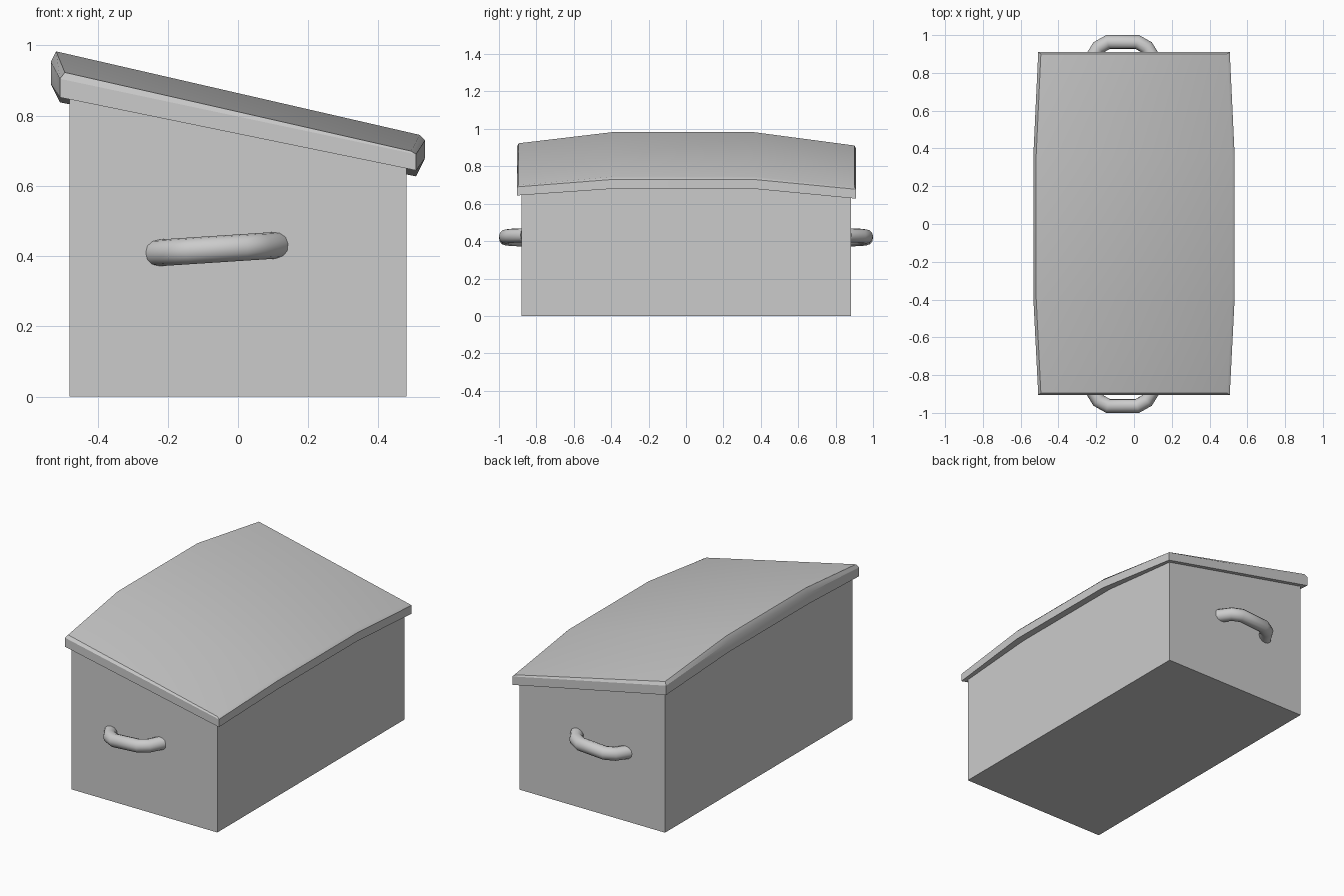
import bpy, bmesh

if "Cube" in bpy.data.objects:
    bpy.data.objects.remove(bpy.data.objects["Cube"])


def loft_rings(name, rings):
    """Stack closed rings (2n points: left side, then right side reversed) and cap with strips."""
    bm = bmesh.new()
    rows = [[bm.verts.new(p) for p in ring] for ring in rings]
    count = len(rows[0])
    for low, high in zip(rows, rows[1:]):
        for i in range(count):
            j = (i + 1) % count
            bm.faces.new((low[i], low[j], high[j], high[i]))
    for row in (rows[0], rows[-1]):
        for i in range(count // 2 - 1):
            bm.faces.new((row[i], row[i + 1], row[count - 2 - i], row[count - 1 - i]))
    bmesh.ops.recalc_face_normals(bm, faces=bm.faces)
    mesh = bpy.data.meshes.new(name)
    bm.to_mesh(mesh)
    bm.free()
    obj = bpy.data.objects.new(name, mesh)
    bpy.context.collection.objects.link(obj)
    return obj


def smooth(obj):
    bpy.ops.object.select_all(action='DESELECT')
    obj.select_set(True)
    bpy.context.view_layer.objects.active = obj
    bpy.ops.object.shade_smooth_by_angle(angle=0.55)


def ring(ys, halves, left_z, right_z):
    left = [(-h, y, z) for y, h, z in zip(ys, halves, left_z)]
    right = [(h, y, z) for y, h, z in zip(ys, halves, right_z)]
    return left + right[::-1]


# Box body, its sloped and arched top tucked inside the lid
body_y = (-0.88, -0.39, 0.36, 0.883)
loft_rings("box_body", [
    ring(body_y, [0.48] * 4, [0] * 4, [0] * 4),
    ring(body_y, [0.48] * 4, (0.88, 0.925, 0.925, 0.868), (0.67, 0.71, 0.71, 0.658)),
])

# Sloping lid, bowed along its length, with a chamfered upper edge
lid_y = (-0.904, -0.39, 0.36, 0.91)
lid = loft_rings("lid", [
    ring(lid_y, (0.507, 0.533, 0.533, 0.507), (0.852, 0.89, 0.89, 0.838), (0.644, 0.68, 0.68, 0.627)),
    ring(lid_y, (0.507, 0.533, 0.533, 0.507), (0.905, 0.953, 0.953, 0.893), (0.69, 0.73, 0.73, 0.677)),
    ring((-0.895, -0.39, 0.36, 0.901), (0.493, 0.518, 0.518, 0.493),
         (0.923, 0.983, 0.983, 0.911), (0.699, 0.745, 0.745, 0.687)),
])
smooth(lid)

# Slightly tilted tube handles on both ends
HALF_PATH = [(-0.17, 0.865), (-0.128, 0.935), (-0.078, 0.963)]
PATH = HALF_PATH + [(-x, y) for x, y in HALF_PATH[::-1]]
for side, label in ((-1, "front_handle"), (1, "back_handle")):
    curve = bpy.data.curves.new(label, 'CURVE')
    curve.dimensions = '3D'
    curve.bevel_depth = 0.038
    curve.bevel_resolution = 4
    curve.use_fill_caps = True
    spline = curve.splines.new('POLY')
    spline.points.add(len(PATH) - 1)
    for point, (x, y) in zip(spline.points, PATH):
        point.co = (x - 0.06, side * y, 0.42 + 0.065 * x, 1)
    handle = bpy.data.objects.new(label, curve)
    bpy.context.collection.objects.link(handle)
    bpy.ops.object.select_all(action='DESELECT')
    handle.select_set(True)
    bpy.context.view_layer.objects.active = handle
    bpy.ops.object.convert(target='MESH')
    smooth(bpy.context.view_layer.objects.active)
